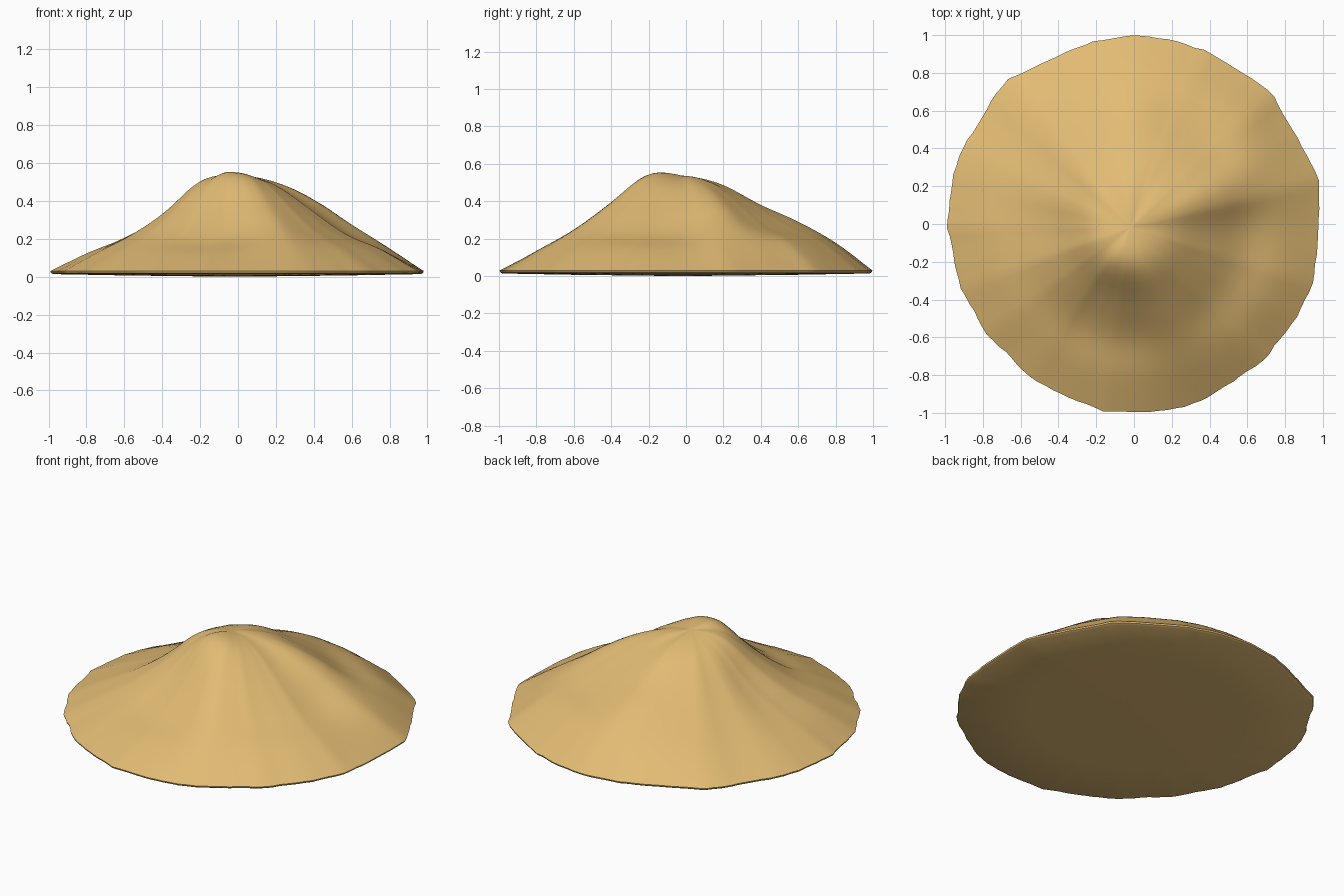
import bpy, bmesh, math, random
from mathutils import Vector

if "Cube" in bpy.data.objects:
    bpy.data.objects.remove(bpy.data.objects["Cube"])

random.seed(4)
CENTRE = Vector((-0.02, -0.02))
TOP, RIM = 0.538, 0.03

# Slope heights at 20/40/60/80 % of the way from centre to rim, every 22.5 degrees from +x
SLOPES = [
    (.495, .375, .235, .14), (.51, .435, .31, .175), (.505, .395, .265, .18), (.49, .385, .27, .18),
    (.495, .385, .295, .18), (.485, .37, .265, .16), (.48, .345, .23, .13), (.48, .33, .215, .125),
    (.49, .315, .205, .125), (.51, .35, .225, .13), (.515, .36, .225, .13), (.54, .345, .20, .12),
    (.543, .37, .215, .125), (.535, .40, .265, .15), (.515, .38, .24, .145), (.50, .365, .23, .145)]

# Irregular outline of the foot
OUTLINE = [Vector(p) for p in (
    (.98, 0), (.985, .22), (.87, .45), (.73, .69), (.58, .80), (.37, .92), (.2, .975), (.03, 1),
    (-.2, .97), (-.38, .9), (-.66, .77), (-.73, .7), (-.8, .57), (-.92, .38), (-.96, .25),
    (-.99, -.01), (-.92, -.34), (-.78, -.58), (-.55, -.81), (-.35, -.92), (-.16, -.99), (0, -1),
    (.2, -.985), (.38, -.93), (.68, -.73), (.85, -.51), (.95, -.32))]


def spline(a, b, c, d, t):
    return b + .5 * t * (c - a + t * (2*a - 5*b + 4*c - d + t * (3*(b - c) + d - a)))


def reach(d):
    """Distance from the centre to the outline along direction d."""
    for p, q in zip(OUTLINE, OUTLINE[1:] + OUTLINE[:1]):
        e, w = q - p, p - CENTRE
        den = d.x * e.y - d.y * e.x
        if abs(den) < 1e-9:
            continue
        s = (w.x * e.y - w.y * e.x) / den
        u = (w.x * d.y - w.y * d.x) / den
        if s > 0 and -1e-6 <= u <= 1 + 1e-6:
            return s
    return 1.0


def slope(angle, k):
    """Height of slope ring k, smoothed between the listed directions."""
    f = angle / (2 * math.pi) * 16
    i = int(f)
    return spline(*[SLOPES[(i + j) % 16][k] for j in (-1, 0, 1, 2)], f - i)


def height(angle, t):
    ring = [TOP] + [slope(angle, k) for k in range(4)] + [RIM]
    back = slope((angle + math.pi) % (2 * math.pi), 0)
    ring = [back] + ring + [2 * RIM - ring[4]]
    i = min(int(t * 5), 4)
    return spline(*ring[i:i + 4], t * 5 - i)


N, M = 128, 30
bm = bmesh.new()
top = bm.verts.new((*CENTRE, TOP))
rings = []
dirs = []
for n in range(N):
    a = 2 * math.pi * n / N
    d = Vector((math.cos(a), math.sin(a)))
    dirs.append((a, d, reach(d), random.uniform(-.004, .004)))

# Sloping surface with a slightly ragged rim, then the rounded-under foot
for m in range(1, M + 1):
    t = m / M
    rings.append([bm.verts.new((*(CENTRE + d * (r * t + j * t**8)), height(a, t)))
                  for a, d, r, j in dirs])
for t, z in ((.997, .021), (.985, .014), (.6, .007)):
    rings.append([bm.verts.new((*(CENTRE + d * (r + j) * t), z)) for a, d, r, j in dirs])
base = bm.verts.new((*CENTRE, 0))

for n in range(N):
    k = (n + 1) % N
    bm.faces.new((top, rings[0][n], rings[0][k]))
    bm.faces.new((base, rings[-1][k], rings[-1][n]))
    for r0, r1 in zip(rings, rings[1:]):
        bm.faces.new((r0[n], r1[n], r1[k], r0[k]))

# Blend the crown so no creases radiate from the centre
crown = [top] + [v for r in rings[:14] for v in r]
for _ in range(6):
    bmesh.ops.smooth_vert(bm, verts=crown, factor=.5, use_axis_z=True)
bmesh.ops.recalc_face_normals(bm, faces=bm.faces)

mesh = bpy.data.meshes.new("sand_mound")
bm.to_mesh(mesh)
bm.free()
sand = bpy.data.materials.new("sand")
sand.diffuse_color = (0.76, 0.50, 0.175, 1)
sand.use_nodes = True
sand.node_tree.nodes["Principled BSDF"].inputs["Base Color"].default_value = sand.diffuse_color
mesh.materials.append(sand)
mound = bpy.data.objects.new("sand_mound", mesh)
bpy.context.collection.objects.link(mound)
bpy.context.view_layer.objects.active = mound
mound.select_set(True)
bpy.ops.object.shade_smooth_by_angle(angle=math.radians(40))
